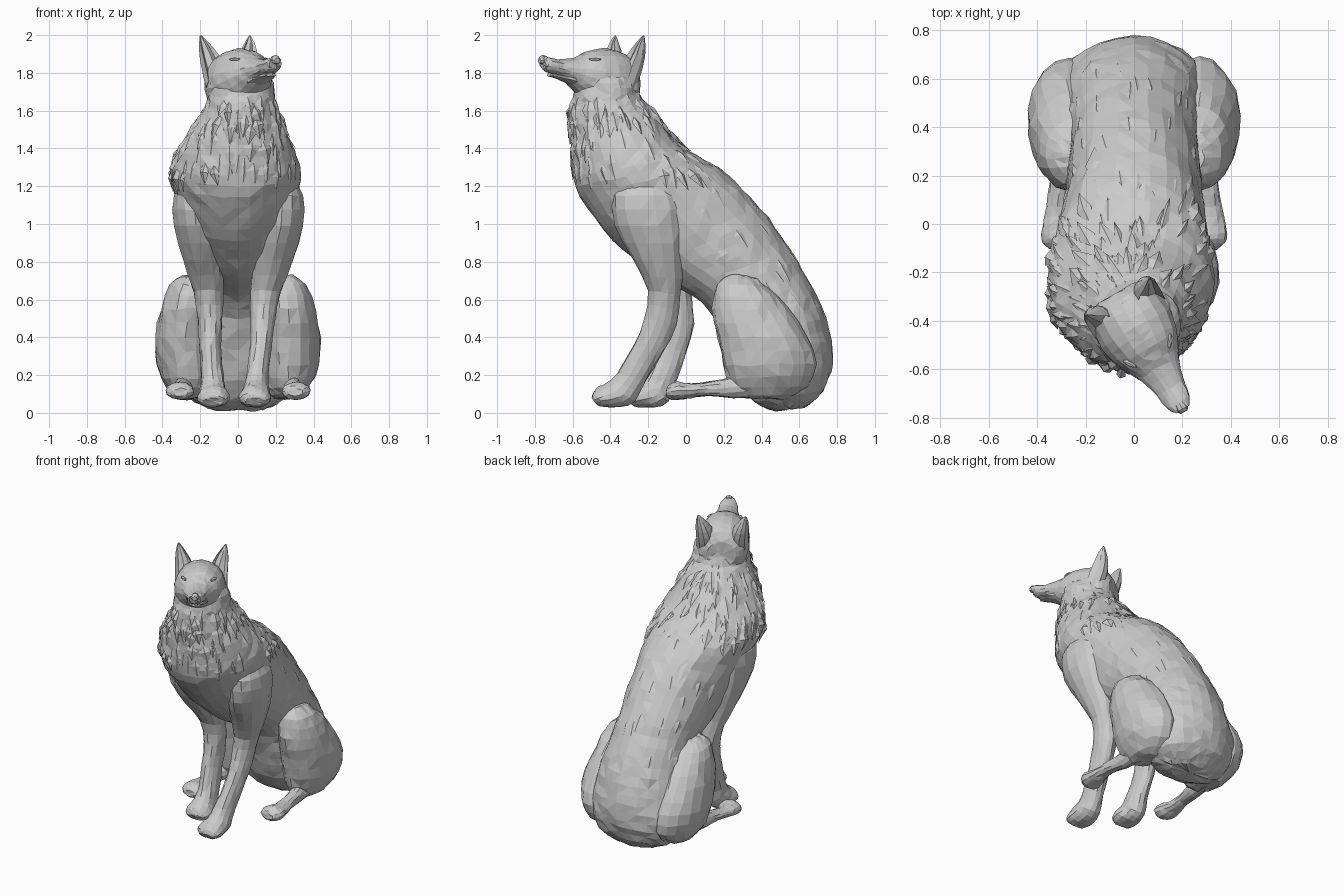
import bpy, bmesh, math, random
from mathutils import Vector, Matrix
from mathutils.bvhtree import BVHTree

random.seed(4)
if "Cube" in bpy.data.objects:
    bpy.data.objects.remove(bpy.data.objects["Cube"])

fur = bpy.data.materials.new("grey fur")
fur.use_nodes = True
GREY = (0.6, 0.6, 0.6, 1)
fur.diffuse_color = GREY
fur.node_tree.nodes["Principled BSDF"].inputs["Base Color"].default_value = GREY


def finish(name, bm, matrix=None):
    if matrix:
        bm.transform(matrix)
    bmesh.ops.recalc_face_normals(bm, faces=bm.faces)
    mesh = bpy.data.meshes.new(name)
    bm.to_mesh(mesh)
    bm.free()
    mesh.materials.append(fur)
    obj = bpy.data.objects.new(name, mesh)
    bpy.context.collection.objects.link(obj)
    return obj


def refine(rows, steps):
    """Smoothly interpolate the section rows."""
    out = []
    for i in range(len(rows) - 1):
        p = [rows[max(0, min(len(rows) - 1, i + k))] for k in (-1, 0, 1, 2)]
        for s in range(steps):
            t = s / steps
            out.append([b + 0.5 * t * (c - a + t * (2 * a - 5 * b + 4 * c - d
                        + t * (3 * (b - c) + d - a))) for a, b, c, d in zip(*p)])
    return out + [rows[-1]]


def loft(name, rows, sides=14, steps=2, jitter=0.003, matrix=None, hollow=0):
    """Row: centre x, half width, then the y, z of both ends of the section."""
    bm = bmesh.new()
    rings = []
    for x, w, ay, az, by, bz in refine(rows, steps):
        a, b = Vector((x, ay, az)), Vector((x, by, bz))
        mid, half = (a + b) / 2, (a - b) / 2
        ring = []
        for k in range(sides):
            ang = math.tau * k / sides
            co = mid + half * math.cos(ang) + Vector((w * math.sin(ang), 0, 0))
            if hollow and k in (0, 1, sides - 1):
                co -= half * hollow
            noise = Vector([random.uniform(-jitter, jitter) for _ in range(3)])
            ring.append(bm.verts.new(co + noise))
        rings.append(ring)
    for r, s in zip(rings, rings[1:]):
        for k in range(sides):
            n = (k + 1) % sides
            bm.faces.new((r[k], r[n], s[n], s[k]))
    for ring in (rings[0], rings[-1]):
        centre = bm.verts.new(sum((v.co for v in ring), Vector()) / sides)
        for k in range(sides):
            bm.faces.new((ring[k], ring[(k + 1) % sides], centre))
    bmesh.ops.triangulate(bm, faces=bm.faces)
    return finish(name, bm, matrix)


# Torso, from the neck down to the rump
body = loft("body", [
    (.0, .13, -.52, 1.82, -.30, 1.83),
    (.015, .175, -.575, 1.74, -.265, 1.75),
    (.02, .18, -.61, 1.64, -.23, 1.66),
    (.005, .23, -.615, 1.52, -.15, 1.57),
    (-.01, .31, -.605, 1.36, -.03, 1.42),
    (-.015, .343, -.585, 1.20, .10, 1.34),
    (-.01, .325, -.485, 1.03, .22, 1.26),
    (0, .295, -.33, .86, .345, 1.14),
    (0, .275, -.15, .72, .475, .98),
    (0, .265, .04, .62, .59, .80),
    (0, .275, .15, .50, .69, .62),
    (0, .305, .22, .33, .755, .44),
    (0, .315, .28, .17, .775, .27),
    (0, .27, .36, .06, .73, .12),
    (0, .14, .46, .01, .63, .03)], sides=28, steps=3, jitter=.006)

# Front legs: the right one is set further back
front_leg = [
    (.235, .06, -.31, 1.235, -.13, 1.23),
    (.238, .11, -.39, 1.15, -.03, 1.15),
    (.226, .12, -.375, .99, -.005, .99),
    (.185, .108, -.28, .81, -.01, .80),
    (.146, .08, -.20, .65, -.03, .62),
    (.13, .066, -.22, .50, -.05, .47),
    (.12, .058, -.28, .36, -.12, .32),
    (.10, .06, -.365, .21, -.21, .17),
    (.095, .073, -.42, .16, -.27, .06),
    (.09, .085, -.46, .14, -.35, .03),
    (.09, .08, -.49, .11, -.43, .03),
    (.09, .05, -.50, .08, -.47, .04)]


def set_back(row):
    x, w, ay, az, by, bz = row
    t = max(0, 1 - (az + bz) / 1.8)
    return (.005 - x - .05 * t, w, ay + .2 * t, az, by + .2 * t, bz)


loft("front_leg_left", front_leg)
loft("front_leg_right", [set_back(r) for r in front_leg])

# Haunches and hind feet
thigh = [
    (.24, .05, .22, .73, .34, .725),
    (.255, .11, .16, .68, .43, .67),
    (.27, .14, .14, .55, .54, .55),
    (.275, .165, .17, .40, .64, .40),
    (.27, .16, .20, .25, .69, .26),
    (.26, .12, .24, .13, .64, .14),
    (.25, .06, .32, .08, .52, .07)]
hind_foot = [
    (.28, .06, .36, .26, .38, .08),
    (.29, .05, .25, .19, .25, .08),
    (.31, .045, .12, .165, .12, .09),
    (.315, .055, .03, .155, .03, .08),
    (.31, .075, -.04, .165, -.04, .07),
    (.305, .07, -.08, .155, -.08, .07),
    (.305, .04, -.105, .13, -.105, .09)]
for side, word in ((1, "left"), (-1, "right")):
    flip = Matrix.Diagonal((side, 1, 1, 1))
    loft("thigh_" + word, thigh, sides=18, jitter=.006, matrix=flip)
    loft("hind_foot_" + word, hind_foot, sides=12, matrix=flip)

# Head, turned towards its left
turn = Matrix.Translation((-.05, -.33, 0)) @ Matrix.Rotation(math.radians(30), 4, "Z")
loft("head", [
    (0, .09, .05, 1.82, .05, 1.65),
    (0, .135, .02, 1.88, .02, 1.60),
    (0, .16, -.03, 1.915, -.03, 1.57),
    (0, .165, -.11, 1.93, -.13, 1.58),
    (0, .15, -.18, 1.925, -.21, 1.63),
    (0, .118, -.24, 1.905, -.28, 1.69),
    (0, .088, -.30, 1.88, -.34, 1.745),
    (0, .066, -.40, 1.87, -.40, 1.78),
    (0, .054, -.47, 1.885, -.46, 1.80),
    (0, .036, -.505, 1.885, -.49, 1.82)], sides=18, matrix=turn)
loft("lower_jaw", [
    (0, .085, -.24, 1.77, -.24, 1.68),
    (0, .07, -.32, 1.785, -.32, 1.735),
    (0, .052, -.39, 1.792, -.39, 1.763),
    (0, .03, -.45, 1.80, -.45, 1.782)], sides=10, matrix=turn)
loft("nose", [
    (0, .02, -.475, 1.89, -.475, 1.855),
    (0, .026, -.50, 1.895, -.50, 1.845),
    (0, .016, -.515, 1.88, -.515, 1.85)], sides=8, jitter=0, matrix=turn)

for side, word in ((1, "left"), (-1, "right")):
    place = turn @ Matrix.Diagonal((side, 1, 1, 1))
    # Ear with a hollow front, leaning back
    loft("ear_" + word, [
        (.108, .06, -.11, 1.79, -.01, 1.69),
        (.108, .062, -.09, 1.86, .035, 1.79),
        (.12, .05, -.055, 1.91, .055, 1.88),
        (.138, .028, -.015, 1.96, .05, 1.95),
        (.15, .004, .03, 2.0, .04, 1.995)],
        sides=10, jitter=.001, matrix=place, hollow=.8)
    # Eye and brow
    for part, z, size in (("eye_", 1.85, (.01, .022, .01)),
                          ("brow_", 1.872, (.012, .036, .01))):
        bm = bmesh.new()
        spot = Matrix.Translation((.095, -.23, z)) @ Matrix.Rotation(-.6, 4, "Z")
        bmesh.ops.create_icosphere(bm, subdivisions=1, radius=1,
                                   matrix=spot @ Matrix.Diagonal((*size, 1)))
        finish(part + word, bm, place)

# Fur tufts: pointed wedges lying on the ruff and the back
bm = bmesh.new()
polys = list(body.data.polygons)
tree = BVHTree.FromPolygons([v.co for v in body.data.vertices],
                            [p.vertices for p in polys])
for poly in random.sample(polys, len(polys)):
    c, n = poly.center, poly.normal
    ruff = 1.3 < c.z < 1.7 and c.y < .02
    back = c.z > .6 and c.y > 0 and n.z > -.1
    if not ((ruff and random.random() < .3) or (back and random.random() < .12)):
        continue
    flow = Vector((random.uniform(-.25, .25), .2 if ruff else .6, -1))
    flow = (flow - n * flow.dot(n)).normalized()
    across = n.cross(flow)
    length = random.uniform(.1, .19)
    width = random.uniform(.02, .042)
    lift = .009 if ruff else .004
    near, normal, _, _ = tree.find_nearest(c + flow * length)
    tip = near + normal * lift
    root = c - flow * .03 - n * .01
    mid = c + flow * length * .45
    pts = [root, mid + across * width - n * .006, mid - across * width - n * .006,
           mid + n * lift, tip]
    a, l, r, top, end = [bm.verts.new(p) for p in pts]
    for f in ((a, l, top), (a, top, r), (l, end, top), (top, end, r),
              (a, r, l), (l, r, end)):
        bm.faces.new(f)
finish("fur_tufts", bm)
